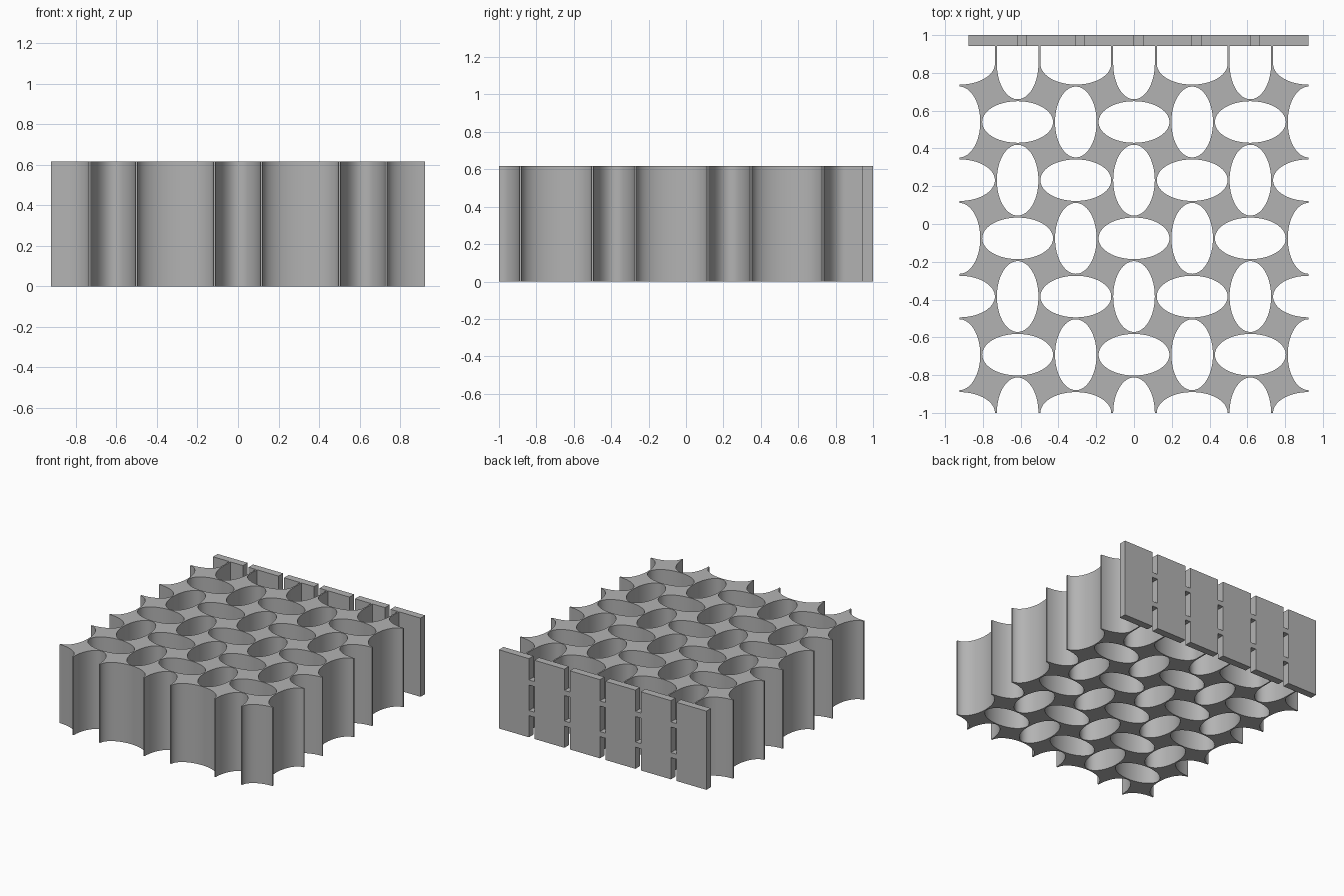
import bpy, bmesh, math

cube = bpy.data.objects.get("Cube")
if cube:
    bpy.data.objects.remove(cube)

HEIGHT = 0.617
PITCH = 0.308          # spacing of the oval holes
LONG, SHORT = 0.1875, 0.110
CELLS = 6
X0, Y0 = -3 * PITCH, -1.0
PLATE_Y = 0.943
STEPS = 20             # segments in a quarter oval

grey = bpy.data.materials.new("plain grey")
grey.use_nodes = True
colour = (0.45, 0.45, 0.45, 1)
grey.diffuse_color = colour
grey.node_tree.nodes["Principled BSDF"].inputs["Base Color"].default_value = colour


def finish(name, bm):
    bmesh.ops.recalc_face_normals(bm, faces=bm.faces)
    mesh = bpy.data.meshes.new(name)
    bm.to_mesh(mesh)
    bm.free()
    obj = bpy.data.objects.new(name, mesh)
    bpy.context.collection.objects.link(obj)
    mesh.materials.append(grey)
    return obj


def raise_faces(bm, height):
    result = bmesh.ops.extrude_face_region(bm, geom=bm.faces[:], use_keep_orig=True)
    top = [v for v in result["geom"] if isinstance(v, bmesh.types.BMVert)]
    bmesh.ops.translate(bm, verts=top, vec=(0, 0, height))


def add_box(bm, x1, x2, y1, y2, z1, z2):
    box = bmesh.ops.create_cube(bm, size=1)["verts"]
    bmesh.ops.scale(bm, verts=box, vec=(x2 - x1, y2 - y1, z2 - z1))
    bmesh.ops.translate(bm, verts=box, vec=((x1 + x2) / 2, (y1 + y2) / 2, (z1 + z2) / 2))


def is_wide(i, j):
    return (i + j) % 2 == 0


# Lattice: each cell is the star left between four quarter ovals
bm = bmesh.new()
for i in range(CELLS):
    for j in range(CELLS):
        outline = []
        for corner, (di, dj) in enumerate(((0, 0), (1, 0), (1, 1), (0, 1))):
            a, b = (LONG, SHORT) if is_wide(i + di, j + dj) else (SHORT, LONG)
            for k in range(STEPS + 1):
                t = math.pi / 2 * (corner + 1 - k / STEPS)
                outline.append(bm.verts.new((X0 + (i + di) * PITCH + a * math.cos(t),
                                             Y0 + (j + dj) * PITCH + b * math.sin(t), 0)))
        bm.faces.new(outline)
bmesh.ops.remove_doubles(bm, verts=bm.verts, dist=0.0005)
raise_faces(bm, HEIGHT)
lattice = finish("oval_lattice", bm)
bpy.ops.object.select_all(action="DESELECT")
lattice.select_set(True)
bpy.context.view_layer.objects.active = lattice
bpy.ops.object.shade_smooth_by_angle(angle=math.radians(30))

# Thin ribs joining the lattice to the back plate
bm = bmesh.new()
for i in range(CELLS):
    left = X0 + i * PITCH + (LONG if is_wide(i, CELLS) else SHORT)
    right = X0 + (i + 1) * PITCH - (LONG if is_wide(i + 1, CELLS) else SHORT)
    add_box(bm, left, right, Y0 + CELLS * PITCH, PLATE_Y, 0, HEIGHT)
finish("ribs", bm)

# Back plate panels, with small bridges across the slots between them
SLOT = 0.047
panels, bridges = bmesh.new(), bmesh.new()
for i in range(CELLS):
    x = -0.877 + i * PITCH
    end = x + PITCH - SLOT
    add_box(panels, x, end, PLATE_Y, 1, 0, HEIGHT)
    if i < CELLS - 1:
        for z in (0.17, 0.41):
            add_box(bridges, end, end + SLOT, PLATE_Y, 1, z, z + 0.04)
finish("back_panels", panels)
finish("panel_bridges", bridges)
